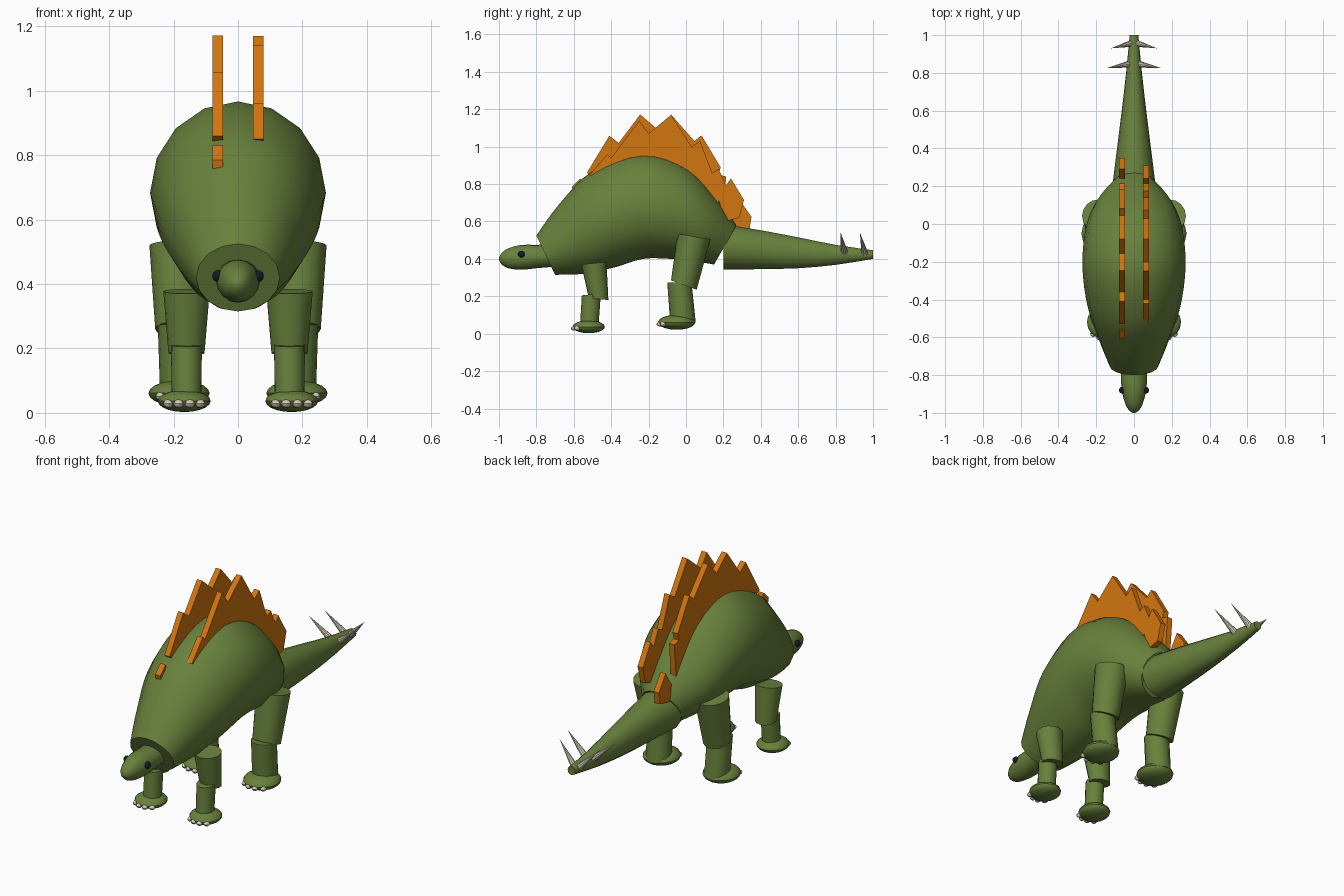
import bpy, bmesh, math
from mathutils import Vector

cube = bpy.data.objects.get("Cube")
if cube:
    bpy.data.objects.remove(cube, do_unlink=True)


def material(name, rgb):
    m = bpy.data.materials.new(name)
    m.use_nodes = True
    m.diffuse_color = (*rgb, 1)
    m.node_tree.nodes["Principled BSDF"].inputs["Base Color"].default_value = (*rgb, 1)
    return m


GREEN = material("skin_green", (0.14, 0.22, 0.045))
ORANGE = material("plate_orange", (0.65, 0.18, 0.005))
BONE = material("bone", (0.65, 0.59, 0.46))
DARK = material("eye_dark", (0.005, 0.012, 0.025))


def finish(bm, name, mat, smooth=True):
    bmesh.ops.recalc_face_normals(bm, faces=bm.faces)
    mesh = bpy.data.meshes.new(name)
    bm.to_mesh(mesh)
    bm.free()
    mesh.materials.append(mat)
    ob = bpy.data.objects.new(name, mesh)
    bpy.context.collection.objects.link(ob)
    if smooth:
        bpy.ops.object.select_all(action='DESELECT')
        ob.select_set(True)
        bpy.context.view_layer.objects.active = ob
        bpy.ops.object.shade_smooth_by_angle(angle=math.radians(35))
    return ob


def refine(rings, steps):
    """Catmull-Rom interpolation between rings."""
    out = []
    for i in range(len(rings) - 1):
        p = [Vector(rings[min(max(i + k, 0), len(rings) - 1)]) for k in (-1, 0, 1, 2)]
        for s in range(steps):
            t = s / steps
            out.append((p[1] * 2 + (p[2] - p[0]) * t
                        + (p[0] * 2 - p[1] * 5 + p[2] * 4 - p[3]) * t ** 2
                        + (p[1] * 3 - p[0] - p[2] * 3 + p[3]) * t ** 3) / 2)
    return out + [Vector(rings[-1])]


def loft(name, rings, mat=GREEN, sides=16, steps=1):
    """Each ring: y, z of one rim point, y, z of the opposite one, half width, centre x."""
    bm = bmesh.new()
    loops = []
    for ya, za, yb, zb, w, x in refine(rings, steps):
        a, b = Vector((x, ya, za)), Vector((x, yb, zb))
        loop = []
        for k in range(sides):
            t = math.tau * k / sides
            loop.append(bm.verts.new((a + b) / 2 + (a - b) / 2 * math.cos(t)
                                     + Vector((w * math.sin(t), 0, 0))))
        loops.append(loop)
    for p, q in zip(loops, loops[1:]):
        for k in range(sides):
            j = (k + 1) % sides
            bm.faces.new((p[k], p[j], q[j], q[k]))
    bm.faces.new(loops[0])
    bm.faces.new(loops[-1])
    return finish(bm, name, mat)


def ball(name, centre, radii, mat, u=12, v=8):
    bm = bmesh.new()
    bmesh.ops.create_uvsphere(bm, u_segments=u, v_segments=v, radius=1)
    bmesh.ops.scale(bm, vec=radii, verts=bm.verts)
    bmesh.ops.translate(bm, vec=centre, verts=bm.verts)
    return finish(bm, name, mat)


def spike(name, base, tip, radius):
    base, tip = Vector(base), Vector(tip)
    d = tip - base
    bm = bmesh.new()
    bmesh.ops.create_cone(bm, cap_ends=True, segments=10, radius1=radius, radius2=0, depth=d.length)
    bmesh.ops.rotate(bm, matrix=d.to_track_quat('Z', 'Y').to_matrix(), verts=bm.verts)
    bmesh.ops.translate(bm, vec=(base + tip) / 2, verts=bm.verts)
    return finish(bm, name, BONE)


def plate(name, outline, x, thick=0.032):
    """Flat slab extruded sideways from a y, z outline."""
    bm = bmesh.new()
    face = bm.faces.new([bm.verts.new((x - thick / 2, y, z)) for y, z in outline])
    new = bmesh.ops.extrude_face_region(bm, geom=[face])["geom"]
    bmesh.ops.translate(bm, vec=(thick, 0, 0),
                        verts=[g for g in new if isinstance(g, bmesh.types.BMVert)])
    return finish(bm, name, ORANGE, smooth=False)


# Arched body, head and tail
loft("body", [
    (-0.80, 0.525, -0.70, 0.315, 0.13, 0),
    (-0.68, 0.69, -0.55, 0.32, 0.185, 0),
    (-0.50, 0.87, -0.38, 0.355, 0.245, 0),
    (-0.23, 0.967, -0.23, 0.40, 0.273, 0),
    (0.01, 0.89, -0.08, 0.40, 0.258, 0),
    (0.17, 0.72, 0.03, 0.39, 0.21, 0),
    (0.27, 0.58, 0.15, 0.37, 0.115, 0)], steps=4)
loft("head_and_neck", [
    (-1.0, 0.407, -1.0, 0.393, 0.007, 0),
    (-0.985, 0.432, -0.985, 0.37, 0.028, 0),
    (-0.95, 0.457, -0.95, 0.35, 0.047, 0),
    (-0.88, 0.475, -0.88, 0.342, 0.065, 0),
    (-0.80, 0.475, -0.80, 0.35, 0.069, 0),
    (-0.68, 0.48, -0.68, 0.36, 0.069, 0)], steps=2)
loft("tail", [
    (0.20, 0.585, 0.20, 0.343, 0.115, 0),
    (0.40, 0.553, 0.40, 0.345, 0.09, 0),
    (0.60, 0.515, 0.60, 0.35, 0.065, 0),
    (0.80, 0.475, 0.80, 0.368, 0.042, 0),
    (1.0, 0.446, 1.0, 0.40, 0.023, 0)], steps=2)

# Paired parts: eyes, tail spikes, legs, feet and toes
for side, s in (("left", 1), ("right", -1)):
    ball(f"eye_{side}", (s * 0.063, -0.88, 0.425), (0.017, 0.018, 0.018), DARK)
    spike(f"front_tail_spike_{side}", (s * 0.015, 0.848, 0.43), (s * 0.147, 0.825, 0.545), 0.02)
    spike(f"rear_tail_spike_{side}", (s * 0.01, 0.957, 0.425), (s * 0.122, 0.93, 0.54), 0.019)

    loft(f"front_thigh_{side}", [
        (-0.56, 0.37, -0.425, 0.385, 0.072, s * 0.16),
        (-0.52, 0.19, -0.415, 0.18, 0.056, s * 0.16)])
    loft(f"front_shin_{side}", [
        (-0.557, 0.205, -0.455, 0.215, 0.048, s * 0.16),
        (-0.567, 0.04, -0.468, 0.04, 0.046, s * 0.16)])
    loft(f"rear_thigh_{side}", [
        (-0.045, 0.535, 0.13, 0.505, 0.088, s * 0.187),
        (-0.08, 0.285, 0.057, 0.235, 0.074, s * 0.183)])
    loft(f"rear_shin_{side}", [
        (-0.10, 0.275, 0.03, 0.27, 0.066, s * 0.183),
        (-0.085, 0.06, 0.052, 0.06, 0.064, s * 0.178)])

    for end, x, y, z, r in (("front", 0.167, -0.52, 0.037, 0.082),
                            ("rear", 0.183, -0.05, 0.061, 0.095)):
        ball(f"{end}_foot_{side}", (s * x, y, z), (r, r * 1.05, r * 0.42), GREEN, 16, 10)
        for i, a in enumerate((-40, -13, 13, 40)):
            t = math.radians(a)
            ball(f"{end}_toe_{side}_{i + 1}",
                 (s * x + r * 0.93 * math.sin(t), y - r * 0.97 * math.cos(t), z - r * 0.1),
                 (0.016, 0.018, 0.013), BONE, 8, 6)

# Two staggered rows of back plates
plate("front_plate_right", [(-0.60, 0.74), (-0.61, 0.785), (-0.565, 0.83), (-0.54, 0.76)], -0.063)
plate("plate_row_right", [
    (-0.53, 0.86), (-0.41, 1.058), (-0.36, 1.02), (-0.245, 1.172), (-0.155, 1.095),
    (-0.08, 1.172), (0.045, 1.03), (0.083, 1.06), (0.185, 0.89), (0.175, 0.85),
    (0.215, 0.84), (0.20, 0.66), (0.0, 0.80), (-0.24, 0.88), (-0.45, 0.80)], -0.063)
plate("tail_plate_right", [(0.24, 0.63), (0.29, 0.71), (0.35, 0.625), (0.34, 0.56), (0.25, 0.54)], -0.063)
plate("plate_row_left", [
    (-0.515, 0.85), (-0.42, 0.96), (-0.40, 0.94), (-0.25, 1.14), (-0.20, 1.07),
    (-0.08, 1.17), (0.03, 1.0), (0.075, 1.03), (0.14, 0.86), (0.175, 0.88), (0.215, 0.79),
    (0.16, 0.68), (0.0, 0.80), (-0.24, 0.88), (-0.43, 0.80)], 0.063)
plate("tail_plate_left", [(0.17, 0.73), (0.24, 0.83), (0.31, 0.715), (0.285, 0.62), (0.21, 0.60)], 0.063)
